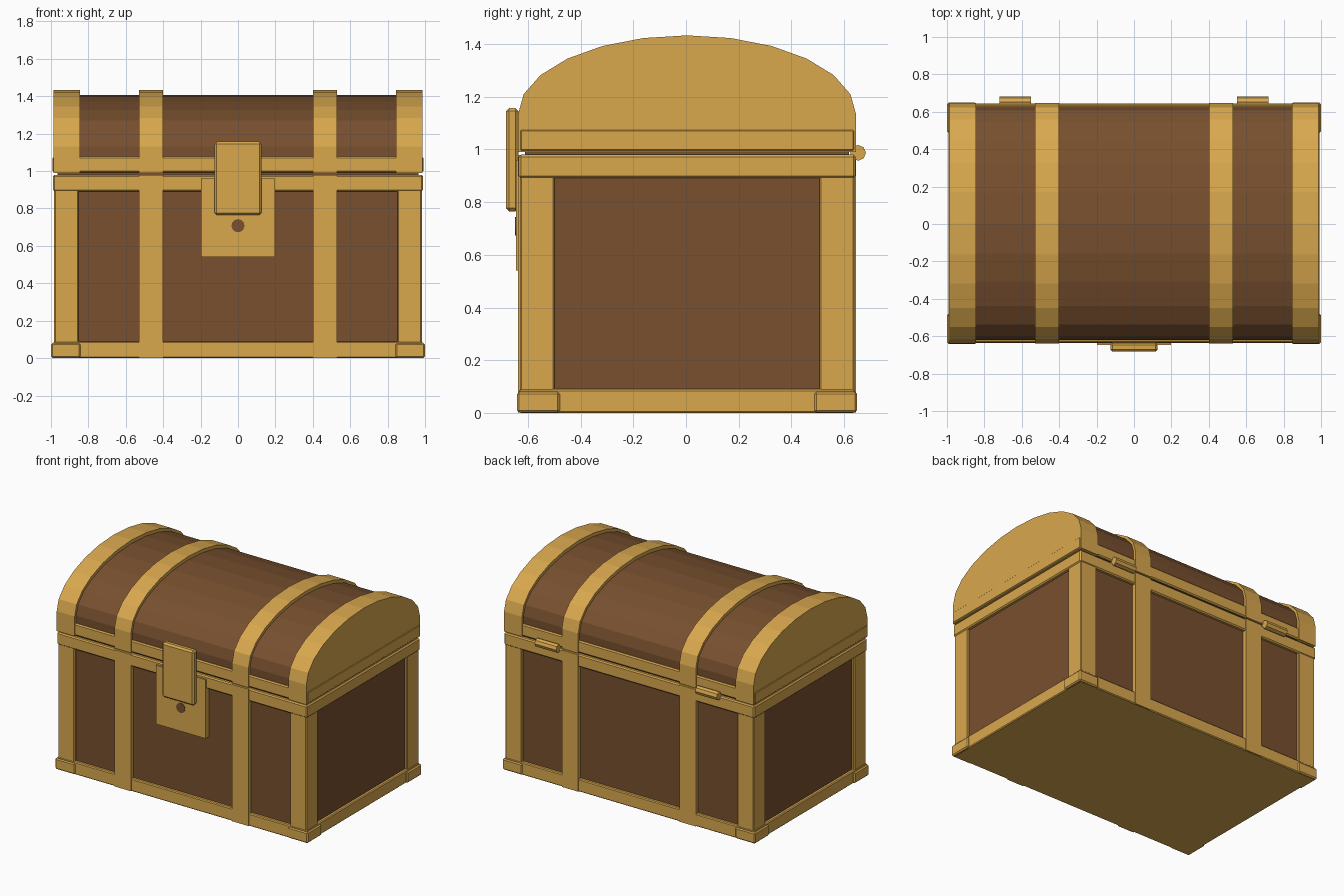
import bpy, bmesh, math

if "Cube" in bpy.data.objects:
    bpy.data.objects.remove(bpy.data.objects["Cube"])

CY = 0.004  # depth centre of the chest body


def material(name, rgb):
    m = bpy.data.materials.new(name)
    m.diffuse_color = (*rgb, 1)
    m.use_nodes = True
    m.node_tree.nodes["Principled BSDF"].inputs["Base Color"].default_value = m.diffuse_color
    return m


GOLD = material("gold_trim", (0.694, 0.392, 0.076))
WOOD = material("brown_wood", (0.188, 0.080, 0.028))


def finish(bm, name, mat, bevel=0):
    bmesh.ops.recalc_face_normals(bm, faces=bm.faces)
    if bevel:
        bmesh.ops.bevel(bm, geom=bm.edges[:], offset=bevel, segments=1, affect='EDGES')
    me = bpy.data.meshes.new(name)
    bm.to_mesh(me)
    bm.free()
    me.materials.append(mat)
    ob = bpy.data.objects.new(name, me)
    bpy.context.collection.objects.link(ob)
    return ob


def box(name, x, y, z, mat, bevel=0):
    """Box from (min, max) ranges on each axis."""
    bm = bmesh.new()
    bmesh.ops.create_cube(bm, size=1)
    for v in bm.verts:
        for i, (lo, hi) in enumerate((x, y, z)):
            v.co[i] = (lo + hi) / 2 + v.co[i] * (hi - lo)
    return finish(bm, name, mat, bevel)


def arch(name, x0, x1, half, top, mat, base=0.99, spring=1.132):
    """Solid barrel-top slice: straight sides below a half ellipse."""
    pts = [(half, base)]
    for i in range(13):
        t = math.radians(90 - 15 * i)
        pts.append((half * math.sin(t), spring + (top - spring) * math.cos(t)))
    pts.append((-half, base))
    bm = bmesh.new()
    face = bm.faces.new([bm.verts.new((x0, CY + y, z)) for y, z in pts])
    ext = bmesh.ops.extrude_face_region(bm, geom=[face])
    for v in ext["geom"]:
        if isinstance(v, bmesh.types.BMVert):
            v.co.x = x1
    return finish(bm, name, mat)


def rod(name, axis, centre, radius, length, sides, mat):
    """Cylinder along x or y."""
    bm = bmesh.new()
    bmesh.ops.create_cone(bm, cap_ends=True, segments=sides, radius1=radius,
                          radius2=radius, depth=length)
    for v in bm.verts:
        a, b, c = v.co
        p = (c, a, b) if axis == 'x' else (a, c, b)
        v.co = [p[i] + centre[i] for i in range(3)]
    return finish(bm, name, mat)


def depth(h):
    return (CY - h, CY + h)


# Wooden body and barrel lid
box("body_wood", (-0.965, 0.965), depth(0.615), (0.02, 0.995), WOOD)
arch("lid_wood", -0.95, 0.95, 0.625, 1.408, WOOD)

# Horizontal gold rims
box("base_rim", (-0.987, 0.987), depth(0.638), (0.0, 0.09), GOLD, 0.006)
box("body_top_rim", (-0.99, 0.99), depth(0.639), (0.892, 0.98), GOLD, 0.008)
box("lid_rim", (-0.991, 0.991), depth(0.637), (0.992, 1.078), GOLD, 0.008)

for sx, side in ((-1, "left"), (1, "right")):
    def span(a, b):
        return tuple(sorted((sx * a, sx * b)))

    # End caps and straps
    arch("lid_end_cap_" + side, *span(0.845, 0.987), 0.642, 1.433, GOLD)
    arch("lid_strap_" + side, *span(0.40, 0.53), 0.642, 1.433, GOLD)
    box("body_strap_" + side, span(0.40, 0.53), depth(0.642), (0.001, 0.979), GOLD)

    # Corner posts and feet
    for sy, end in ((-1, "front"), (1, "back")):
        post = sorted((CY + sy * 0.503, CY + sy * 0.635))
        foot = sorted((CY + sy * 0.483, CY + sy * 0.645))
        box(f"corner_post_{end}_{side}", span(0.852, 0.983), post, (0.05, 0.93), GOLD, 0.006)
        box(f"corner_foot_{end}_{side}", span(0.842, 0.999), foot, (0.001, 0.08), GOLD, 0.008)

    # Hinge barrels on the back
    rod("hinge_" + side, 'x', (sx * 0.635, 0.653, 0.987), 0.03, 0.17, 8, GOLD)

# Lock plate, keyhole and hasp
box("lock_plate", (-0.197, 0.197), (-0.646, -0.61), (0.54, 0.96), GOLD)
rod("keyhole", 'y', (0, -0.645, 0.708), 0.035, 0.01, 12, WOOD)
box("hasp", (-0.126, 0.126), (-0.683, -0.635), (0.765, 1.157), GOLD, 0.012)
